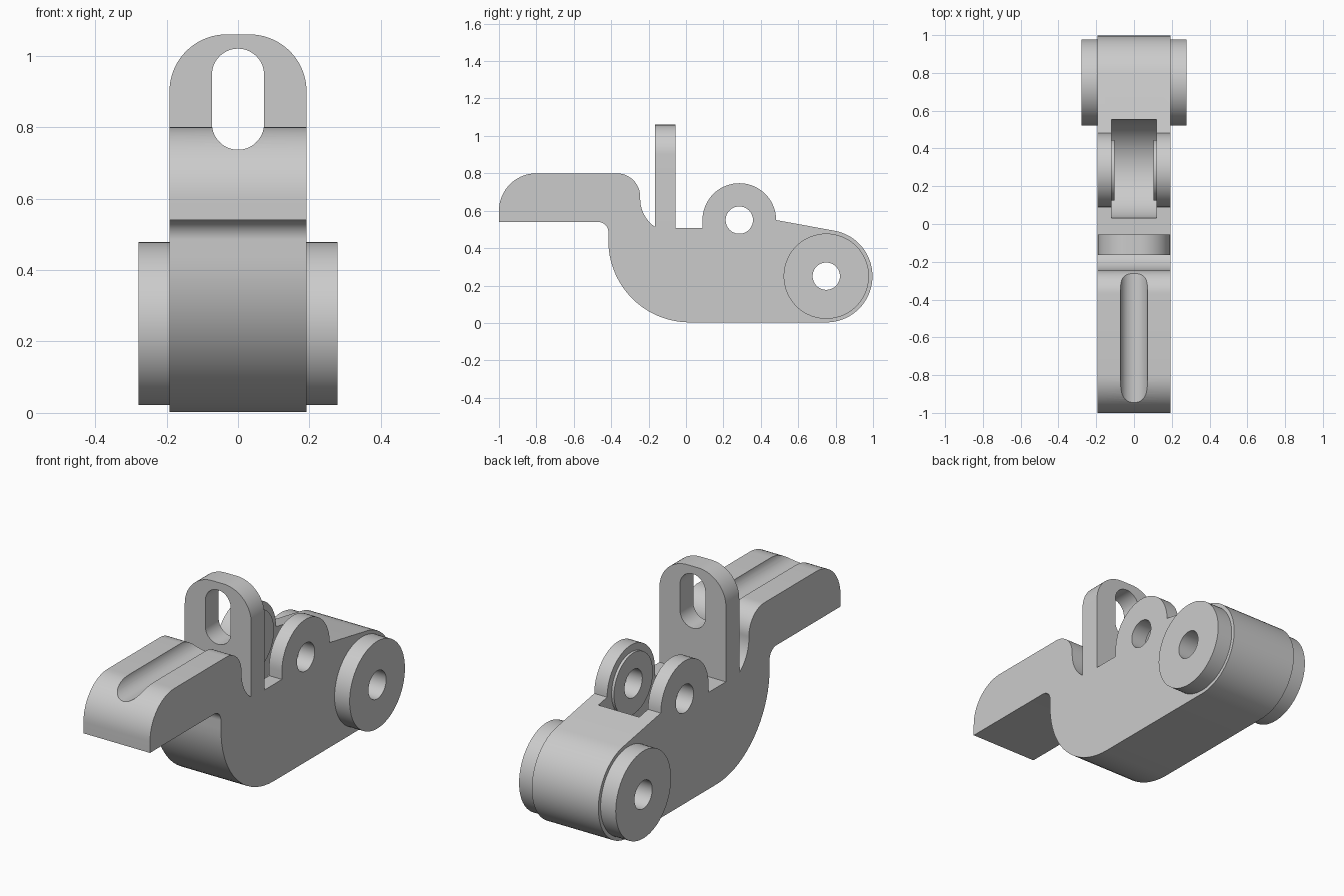
import bpy, bmesh, math

if "Cube" in bpy.data.objects:
    bpy.data.objects.remove(bpy.data.objects["Cube"], do_unlink=True)

grey = bpy.data.materials.new("plain grey")
grey.use_nodes = True
grey.diffuse_color = (0.6, 0.6, 0.6, 1)
grey.node_tree.nodes["Principled BSDF"].inputs["Base Color"].default_value = (0.6, 0.6, 0.6, 1)

HALF = 0.192            # half width of the body
PIN = (0.285, 0.55)     # lug hole centre (y, z)
AXLE = (0.75, 0.25)     # rear axle centre (y, z)
BORE = 0.073


def arc(centre, r, a0, a1):
    n = max(4, round(abs(a1 - a0) / 5))
    angles = [math.radians(a0 + (a1 - a0) * i / n) for i in range(n + 1)]
    return [(centre[0] + r * math.cos(a), centre[1] + r * math.sin(a)) for a in angles]


def circle(centre, r):
    return arc(centre, r, 0, 360)[:-1]


def extrude(name, points, lo, hi, axis="x"):
    """Extrude a (y, z) profile along x, or an (x, z) profile along y."""
    def place(p, t):
        return (t, p[0], p[1]) if axis == "x" else (p[0], t, p[1])
    bm = bmesh.new()
    face = bm.faces.new([bm.verts.new(place(p, lo)) for p in points])
    new = bmesh.ops.extrude_face_region(bm, geom=[face])["geom"]
    shift = (hi - lo, 0, 0) if axis == "x" else (0, hi - lo, 0)
    bmesh.ops.translate(bm, vec=shift, verts=[v for v in new if isinstance(v, bmesh.types.BMVert)])
    bmesh.ops.recalc_face_normals(bm, faces=bm.faces)
    mesh = bpy.data.meshes.new(name)
    bm.to_mesh(mesh)
    bm.free()
    mesh.materials.append(grey)
    ob = bpy.data.objects.new(name, mesh)
    bpy.context.collection.objects.link(ob)
    return ob


def activate(ob):
    bpy.ops.object.select_all(action="DESELECT")
    ob.select_set(True)
    bpy.context.view_layer.objects.active = ob


def cut(ob, points, lo, hi, axis="x"):
    cutter = extrude("cutter", points, lo, hi, axis)
    cutter.hide_render = True
    activate(ob)
    mod = ob.modifiers.new("cut", "BOOLEAN")
    mod.operation = "DIFFERENCE"
    mod.solver = "EXACT"
    mod.object = cutter
    bpy.ops.object.modifier_apply(modifier=mod.name)
    bpy.data.objects.remove(cutter, do_unlink=True)


def smooth(ob):
    activate(ob)
    bpy.ops.object.shade_smooth_by_angle(angle=math.radians(25))


# Body: nose, neck, seat for the post, lugs, rounded tail and belly
profile = [(-1, 0.54)]
profile += arc((-0.8, 0.6), 0.2, 180, 90)
profile += arc((-0.37, 0.675), 0.125, 90, 0)
profile += arc((-0.06, 0.665), 0.185, 180, 236)
profile += [(-0.165, 0.508), (0.088, 0.508)]
profile += arc(PIN, 0.197, 180, 0)
profile += arc(AXLE, 0.247, 80, -90)
profile += arc((0.02, 0.438), 0.435, 270, 180)
profile += arc((-0.47, 0.485), 0.055, 0, 90)
body = extrude("body", profile, -HALF, HALF)

# Upright post with rounded shoulders
shoulder = 0.16
edge = HALF - shoulder
post = extrude("post",
               [(-HALF, 0.508), (HALF, 0.508)]
               + arc((edge, 1.06 - shoulder), shoulder, 0, 90)
               + arc((-edge, 1.06 - shoulder), shoulder, 90, 180),
               -0.165, -0.055, "y")

# Long slot through the post that also grooves the nose
slot = arc((0, 0.81), BORE, 180, 360) + arc((0, 0.947), BORE, 0, 180)
cut(body, slot, -1.1, 0, "y")
cut(post, slot, -1.1, 0, "y")

# Round pocket between the lugs, pin hole and axle hole
cut(body, circle((0.291, 0.55), 0.264), -0.118, 0.118)
cut(body, circle(PIN, BORE), -0.5, 0.5)
cut(body, circle(AXLE, BORE), -0.5, 0.5)
smooth(body)
smooth(post)

# Outer axle bosses and thin inner lug washers, one on each side
for side, s in (("left", 1), ("right", -1)):
    for name, centre, r, a, b in (("axle_boss", AXLE, 0.228, HALF, 0.279),
                                  ("lug_washer", PIN, 0.16, 0.104, 0.118)):
        lo, hi = sorted((s * a, s * b))
        ring = extrude(f"{side}_{name}", circle(centre, r), lo, hi)
        cut(ring, circle(centre, BORE), -0.5, 0.5)
        smooth(ring)
